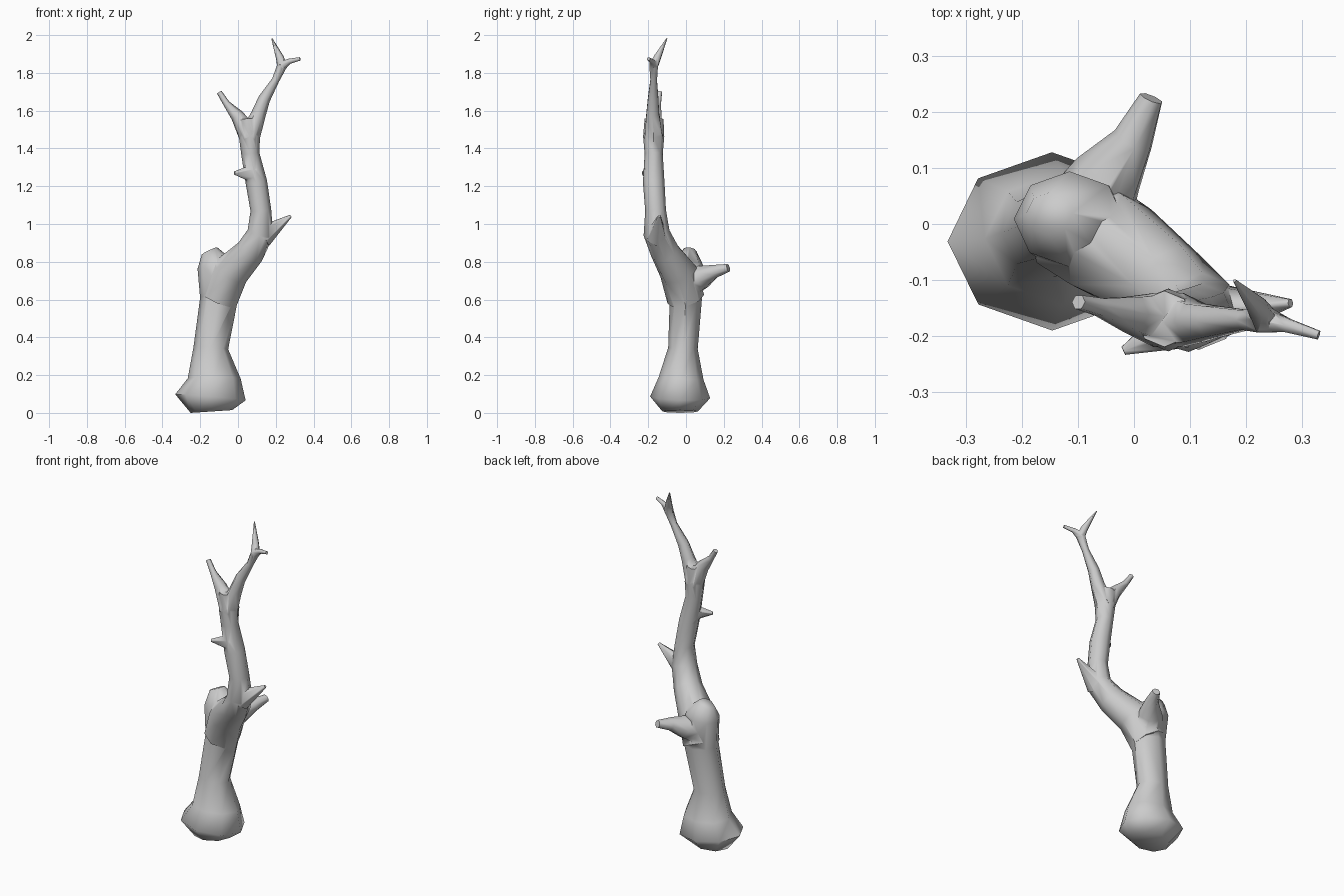
import bpy, bmesh, math
from mathutils import Vector

if "Cube" in bpy.data.objects:
    bpy.data.objects.remove(bpy.data.objects["Cube"])


def limb(name, rings, sides=8, flat=1.0):
    """Closed tapering tube along rings of (x, y, z, radius); flat scales its depth."""
    bm = bmesh.new()
    pts = [Vector(r[:3]) for r in rings]
    loops = []
    for i, ring in enumerate(rings):
        t = (pts[min(i + 1, len(pts) - 1)] - pts[max(i - 1, 0)]).normalized()
        ref = Vector((0, 0, 1)) if abs(t.y) > 0.8 else Vector((0, 1, 0))
        depth = (ref - t * ref.dot(t)).normalized()
        side = depth.cross(t)
        angles = [2 * math.pi * k / sides for k in range(sides)]
        loops.append([bm.verts.new(pts[i] + ring[3] * (side * math.cos(a) + depth * flat * math.sin(a)))
                      for a in angles])
    for lo, hi in zip(loops, loops[1:]):
        for k in range(sides):
            n = (k + 1) % sides
            bm.faces.new((lo[k], lo[n], hi[n], hi[k]))
    bm.faces.new(loops[0][::-1])
    bm.faces.new(loops[-1])
    bmesh.ops.recalc_face_normals(bm, faces=bm.faces[:])
    me = bpy.data.meshes.new(name)
    bm.to_mesh(me)
    bm.free()
    ob = bpy.data.objects.new(name, me)
    bpy.context.collection.objects.link(ob)
    return ob


# Shared joints where limbs meet
crotch = (-0.10, 0, 0.62, 0.1)
fork = (0.062, -0.17, 1.48, 0.056)
twig_end = (0.234, -0.17, 1.855, 0.026)

# Thick lower trunk ending in a broken stump top
trunk = limb("dead_tree", [
    (-0.14, -0.03, 0.025, 0.11),
    (-0.145, -0.03, 0.10, 0.187),
    (-0.125, -0.025, 0.20, 0.14),
    (-0.143, -0.015, 0.36, 0.092),
    crotch,
    (-0.115, 0.01, 0.80, 0.1),
    (-0.15, 0.02, 0.875, 0.045)], flat=0.85)

parts = [
    # Main limb leaning right and rising to the fork
    limb("main_limb", [
        crotch,
        (-0.04, -0.04, 0.765, 0.1),
        (0.065, -0.11, 0.87, 0.079),
        (0.12, -0.155, 0.97, 0.07),
        (0.122, -0.16, 1.09, 0.055),
        (0.098, -0.17, 1.24, 0.057),
        (0.066, -0.17, 1.39, 0.048),
        fork,
        (0.055, -0.168, 1.575, 0.05)]),
    # Upper twigs
    limb("left_twig", [
        fork,
        (-0.002, -0.16, 1.59, 0.036),
        (-0.06, -0.147, 1.655, 0.018),
        (-0.098, -0.138, 1.715, 0.014)], 6),
    limb("right_twig", [
        fork,
        (0.11, -0.175, 1.60, 0.039),
        (0.14, -0.173, 1.68, 0.032),
        (0.20, -0.17, 1.78, 0.02),
        twig_end], 6),
    limb("upright_tip", [twig_end, (0.222, -0.15, 1.9, 0.021), (0.18, -0.1, 2, 0.003)], 6),
    limb("side_tip", [twig_end, (0.275, -0.18, 1.88, 0.014), (0.33, -0.197, 1.892, 0.009)], 6),
    # Broken stubs
    limb("right_spike", [(0.13, -0.155, 0.95, 0.06), (0.28, -0.14, 1.06, 0.008)], 6),
    limb("left_knob", [(0.08, -0.18, 1.285, 0.05), (-0.018, -0.225, 1.288, 0.009)], 6),
    limb("back_stub", [
        (-0.09, 0, 0.70, 0.09),
        (-0.045, 0.085, 0.735, 0.065),
        (0, 0.15, 0.765, 0.038),
        (0.032, 0.225, 0.785, 0.022)], 7),
]

# Weld all limbs into one skin
for p in parts:
    m = trunk.modifiers.new("join_" + p.name, 'BOOLEAN')
    m.operation = 'UNION'
    m.solver = 'EXACT'
    m.object = p
dg = bpy.context.evaluated_depsgraph_get()
skin = bpy.data.meshes.new_from_object(trunk.evaluated_get(dg))
trunk.modifiers.clear()
trunk.data = skin
for p in parts:
    bpy.data.objects.remove(p)

# Centre, ground and smooth
lo, hi = ([f(v.co[i] for v in skin.vertices) for i in range(3)] for f in (min, max))
for v in skin.vertices:
    v.co -= Vector(((lo[0] + hi[0]) / 2, (lo[1] + hi[1]) / 2, lo[2]))
bpy.context.view_layer.objects.active = trunk
trunk.select_set(True)
bpy.ops.object.shade_smooth_by_angle(angle=math.radians(65))
